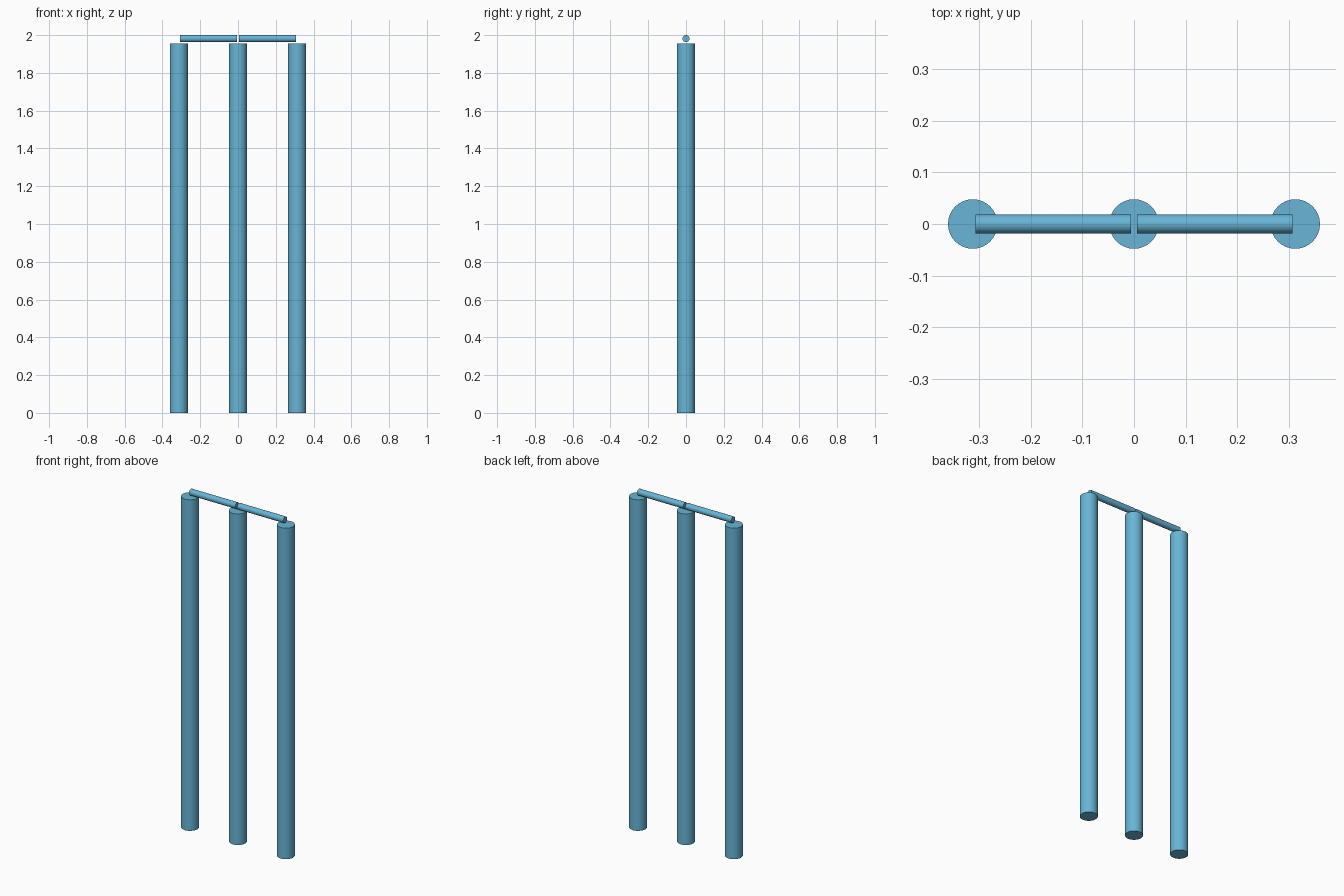
import bpy, math

if "Cube" in bpy.data.objects:
    bpy.data.objects.remove(bpy.data.objects["Cube"])

blue = bpy.data.materials.new("light_blue")
blue.diffuse_color = (0.14, 0.46, 0.67, 1)
blue.use_nodes = True
blue.node_tree.nodes["Principled BSDF"].inputs["Base Color"].default_value = blue.diffuse_color


def rod(name, radius, length, location, rotation=(0, 0, 0)):
    bpy.ops.mesh.primitive_cylinder_add(vertices=32, radius=radius, depth=length,
                                        location=location, rotation=rotation)
    ob = bpy.context.object
    ob.name = name
    ob.data.materials.append(blue)
    bpy.ops.object.shade_smooth_by_angle(angle=math.radians(30))


# Three upright posts
POST_H = 1.956
for name, x in (("left_post", -0.313), ("middle_post", 0), ("right_post", 0.313)):
    rod(name, 0.048, POST_H, (x, 0, POST_H / 2))

# Two short crossbars hovering just above the posts, with a small gap between
BAR_R, INNER, OUTER = 0.0185, 0.006, 0.308
for name, side in (("left_crossbar", -1), ("right_crossbar", 1)):
    rod(name, BAR_R, OUTER - INNER,
        (side * (INNER + OUTER) / 2, 0, 2 - BAR_R), (0, math.pi / 2, 0))
